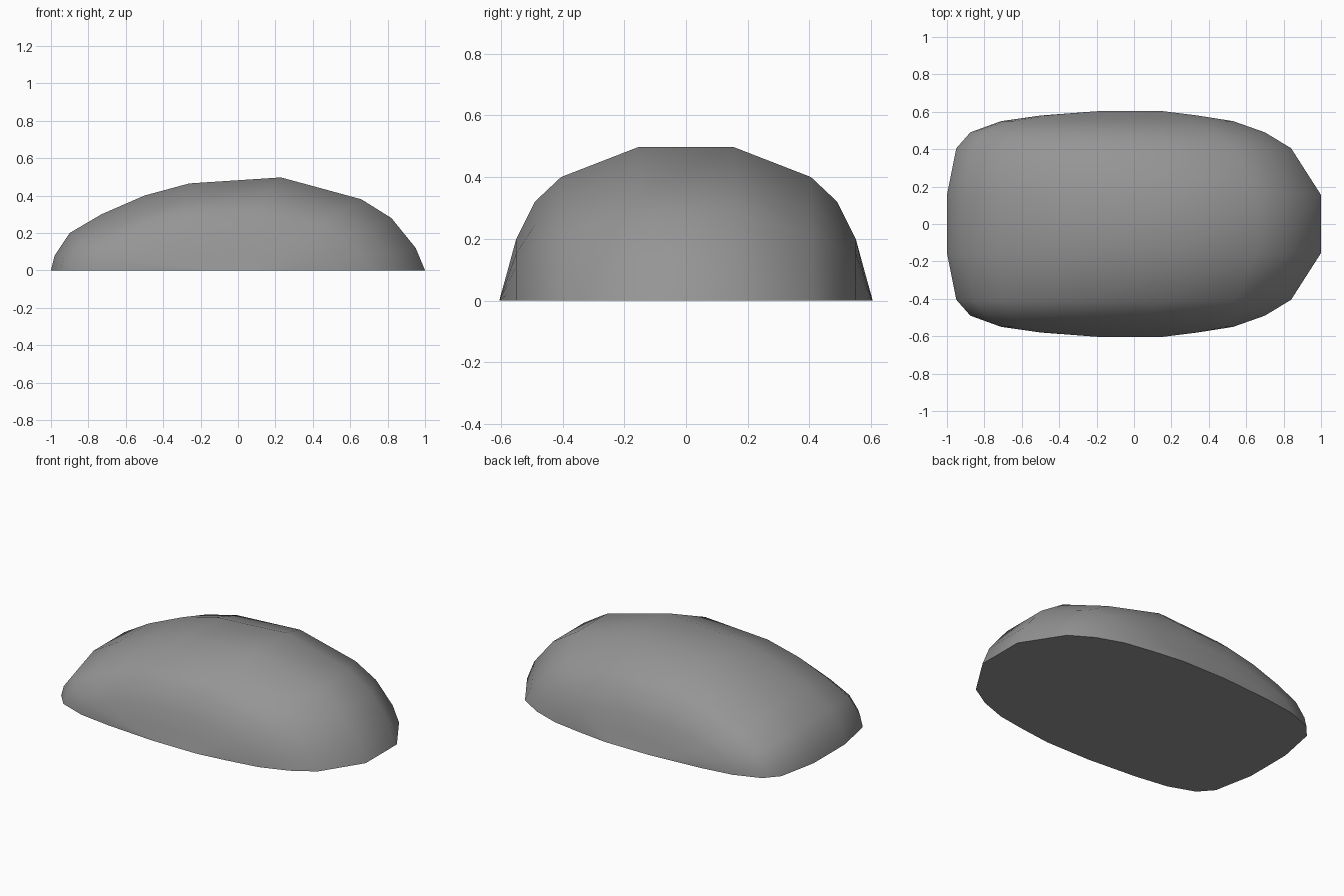
import bpy, bmesh
from math import radians

cube = bpy.data.objects.get("Cube")
if cube:
    bpy.data.objects.remove(cube, do_unlink=True)

# Lengthwise ridge profile: (x, z)
RIDGE = [(-1, 0), (-.98, .08), (-.9, .2), (-.73, .3), (-.5, .4), (-.26, .465),
         (.23, .497), (.66, .38), (.82, .28), (.95, .12), (1, 0)]
PEAK = max(z for x, z in RIDGE)

# Slices from the ridge to the side: (y, left end, right end, peak height)
HALF = [(.155, -1, 1, PEAK), (.405, -.95, .84, .4), (.49, -.875, .7, .32),
        (.55, -.71, .53, .2), (.58, -.5, .34, .09), (.605, -.17, .14, 0)]
slices = [(-y, a, b, h) for y, a, b, h in reversed(HALF)] + HALF

# Domed shell lofted across the slices
bm = bmesh.new()
rows = []
for y, a, b, h in slices:
    rows.append([bm.verts.new((a + (b - a) * (x + 1) / 2, y, z * h / PEAK))
                 for x, z in RIDGE])
for r, s in zip(rows, rows[1:]):
    for i in range(len(RIDGE) - 1):
        bm.faces.new((r[i], r[i + 1], s[i + 1], s[i]))

# Flat underside
rim = [e for e in bm.edges if e.is_boundary]
bmesh.ops.holes_fill(bm, edges=rim, sides=0)
bmesh.ops.recalc_face_normals(bm, faces=bm.faces)

mesh = bpy.data.meshes.new("domed_body")
bm.to_mesh(mesh)
bm.free()
body = bpy.data.objects.new("domed_body", mesh)
bpy.context.collection.objects.link(body)

# Plain grey surface
grey = bpy.data.materials.new("stone_grey")
grey.use_nodes = True
colour = (.3, .3, .3, 1)
grey.diffuse_color = colour
grey.node_tree.nodes["Principled BSDF"].inputs["Base Color"].default_value = colour
mesh.materials.append(grey)

# Smooth dome with a crisp bottom rim
bpy.ops.object.select_all(action='DESELECT')
body.select_set(True)
bpy.context.view_layer.objects.active = body
bpy.ops.object.shade_smooth_by_angle(angle=radians(60))
